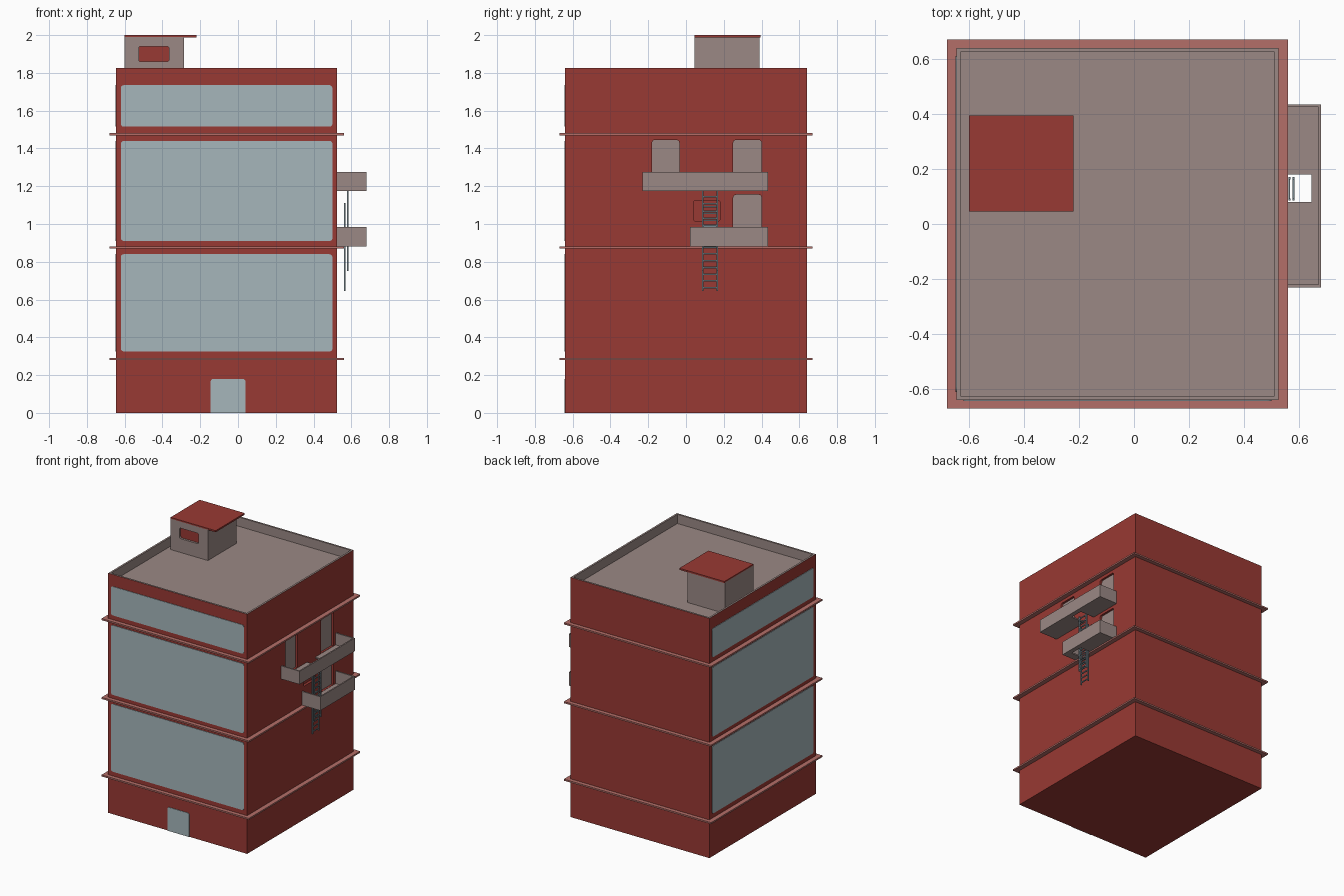
import bpy, bmesh, math
from mathutils import Vector

if "Cube" in bpy.data.objects:
    bpy.data.objects.remove(bpy.data.objects["Cube"])


def mat(name, r, g, b):
    m = bpy.data.materials.new(name)
    m.diffuse_color = (r, g, b, 1)
    m.use_nodes = True
    m.node_tree.nodes["Principled BSDF"].inputs["Base Color"].default_value = m.diffuse_color
    return m


RED = mat("brick red", 0.318, 0.041, 0.033)
GREY = mat("warm grey", 0.328, 0.25, 0.235)
GLASS = mat("pale glass", 0.38, 0.47, 0.50)
PINK = mat("dusty pink", 0.456, 0.156, 0.138)
STEEL = mat("steel", 0.19, 0.25, 0.28)


def finish(name, bm, *mats):
    bmesh.ops.recalc_face_normals(bm, faces=bm.faces)
    me = bpy.data.meshes.new(name)
    bm.to_mesh(me)
    bm.free()
    for m in mats:
        me.materials.append(m)
    ob = bpy.data.objects.new(name, me)
    bpy.context.collection.objects.link(ob)
    return ob


def add_box(bm, x0, x1, y0, y1, z0, z1):
    vs = bmesh.ops.create_cube(bm, size=1)["verts"]
    for v in vs:
        v.co = Vector((x1 if v.co.x > 0 else x0,
                       y1 if v.co.y > 0 else y0,
                       z1 if v.co.z > 0 else z0))


def boxes(name, m, *dims):
    bm = bmesh.new()
    for d in dims:
        add_box(bm, *d)
    return finish(name, bm, m)


def panel(name, axis, pos, depth, u0, u1, z0, z1, m, r=0.015, square_base=False):
    """Rounded plate on a wall; axis is the wall normal, pos to pos+depth along it."""
    bm = bmesh.new()
    verts = []
    corners = [(u1, z1, 0), (u0, z1, 90), (u0, z0, 180), (u1, z0, 270)]
    for u, z, a0 in corners:
        rad = 0 if square_base and z == z0 else r
        cu = u - rad if u == u1 else u + rad
        cz = z - rad if z == z1 else z + rad
        for i in range(4 if rad else 1):
            a = math.radians(a0 + 30 * i)
            p, q = cu + rad * math.cos(a), cz + rad * math.sin(a)
            verts.append(bm.verts.new((pos, p, q) if axis == "x" else (p, pos, q)))
    face = bm.faces.new(verts)
    out = bmesh.ops.extrude_face_region(bm, geom=[face])["geom"]
    shift = Vector((depth, 0, 0)) if axis == "x" else Vector((0, depth, 0))
    bmesh.ops.translate(bm, vec=shift, verts=[g for g in out if isinstance(g, bmesh.types.BMVert)])
    return finish(name, bm, *([m] if m else []))


def cut(ob, cutter):
    mod = ob.modifiers.new("cut", "BOOLEAN")
    mod.object, mod.solver = cutter, "EXACT"
    bpy.context.view_layer.objects.active = ob
    bpy.ops.object.modifier_apply(modifier=mod.name)
    bpy.data.objects.remove(cutter)


X0, X1, Y, TOP, ROOF = -0.645, 0.525, 0.64, 1.825, 1.755

# Tower block with a sunken roof behind a grey parapet
bm = bmesh.new()
add_box(bm, X0, X1, -Y, Y, 0, TOP)
bm.normal_update()
top = max(bm.faces, key=lambda f: f.calc_center_median().z)
bmesh.ops.inset_region(bm, faces=[top], thickness=0.02)
ext = bmesh.ops.extrude_face_region(bm, geom=[top])["geom"]
bmesh.ops.translate(bm, vec=(0, 0, ROOF - TOP),
                    verts=[g for g in ext if isinstance(g, bmesh.types.BMVert)])
if top.is_valid:
    bmesh.ops.delete(bm, geom=[top], context="FACES_ONLY")
for f in bm.faces:
    if f.calc_center_median().z > ROOF - 0.01:
        f.material_index = 1
tower = finish("tower", bm, RED, GREY)

# Ledges between the floors
for i, z in enumerate((0.285, 0.875, 1.475)):
    boxes(f"ledge_{i + 1}", PINK, (X0 - 0.035, X1 + 0.035, -0.67, 0.67, z - 0.006, z + 0.006))

# Large windows on the front and left walls
for i, (z0, z1) in enumerate(((0.325, 0.84), (0.91, 1.44), (1.515, 1.735))):
    panel(f"front_window_{i + 1}", "y", -Y + 0.002, -0.006, -0.62, 0.5, z0, z1, GLASS)
    panel(f"left_window_{i + 1}", "x", X0 + 0.002, -0.006, -0.61, 0.61, z0, z1, GLASS)
panel("front_door", "y", -Y + 0.002, -0.006, -0.145, 0.04, 0, 0.18, GLASS, 0.015, True)

# Balcony doors set back in the right wall
for i, (y0, y1, z0, z1) in enumerate(((-0.18, -0.035, 1.187, 1.445),
                                      (0.25, 0.4, 1.187, 1.445),
                                      (0.25, 0.4, 0.892, 1.155))):
    cut(tower, panel("cutter", "x", X1 - 0.02, 0.1, y0, y1, z0, z1, None, 0.015, True))
    panel(f"balcony_door_{i + 1}", "x", X1 - 0.022, 0.006, y0, y1, z0, z1, GREY, 0.015, True)

# Small recessed shutter between the balconies
cut(tower, panel("cutter", "x", X1 - 0.02, 0.1, 0.04, 0.18, 1.015, 1.125, None, 0.01))


# Balconies: floor with a ladder hatch, and three parapet walls
def balcony(name, y0, y1, z0, z1):
    xo, t = 0.68, 0.01
    boxes(name, GREY,
          (X1, xo, y0, 0.08, z0, z0 + t), (X1, xo, 0.18, y1, z0, z0 + t),
          (0.645, xo, 0.08, 0.18, z0, z0 + t),
          (xo - t, xo, y0, y1, z0, z1),
          (X1, xo, y0, y0 + t, z0, z1), (X1, xo, y1 - t, y1, z0, z1))


balcony("upper_balcony", -0.23, 0.435, 1.175, 1.275)
balcony("lower_balcony", 0.02, 0.435, 0.88, 0.985)


# Overlapping fire escape ladders
def ladder(name, x, z0, z1):
    h, ya, yb = 0.004, 0.089, 0.166
    parts = [(x - h, x + h, y - h, y + h, z0, z1) for y in (ya, yb)]
    n = round((z1 - z0) / 0.036)
    for i in range(n):
        z = z0 + (i + 0.5) * (z1 - z0) / n
        parts.append((x - 0.003, x + 0.003, ya, yb, z - 0.004, z + 0.004))
    boxes(name, STEEL, *parts)


ladder("lower_ladder", 0.565, 0.645, 1.11)
ladder("upper_ladder", 0.58, 0.75, 1.2)

# Roof hut with an overhanging red roof and a recessed shutter
hut = boxes("roof_hut", GREY, (-0.6, -0.285, 0.045, 0.39, ROOF - 0.005, 1.99))
cut(hut, panel("cutter", "y", 0.065, -0.1, -0.525, -0.365, 1.86, 1.94, None, 0.01))
panel("hut_shutter", "y", 0.067, -0.006, -0.525, -0.365, 1.86, 1.94, RED, 0.01)
boxes("hut_roof", RED, (-0.6, -0.22, 0.045, 0.395, 1.988, 2.0))
